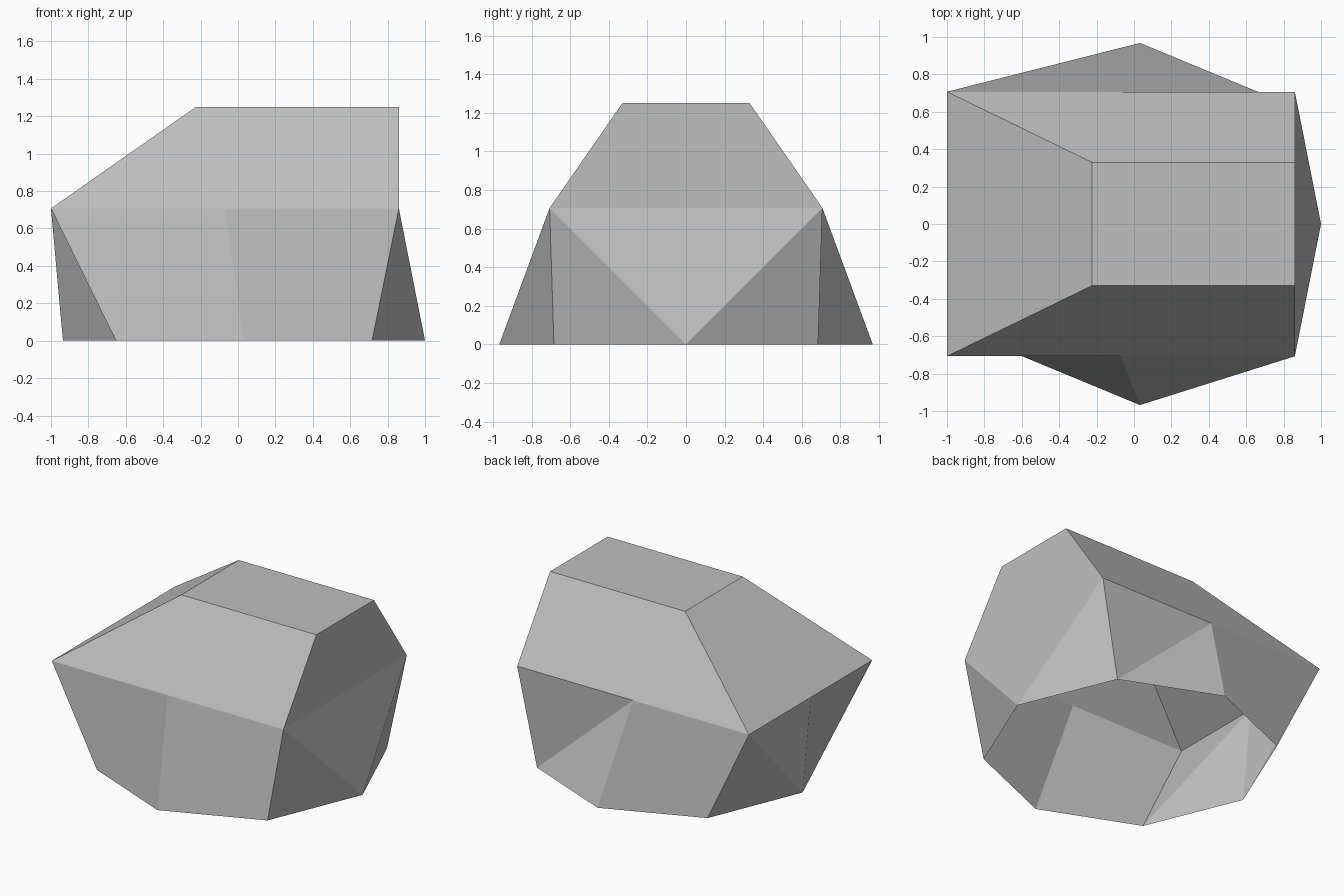
import bpy, bmesh
from math import cos, sin, pi

cube = bpy.data.objects.get("Cube")
if cube:
    bpy.data.objects.remove(cube, do_unlink=True)

# Stone colour
stone = bpy.data.materials.new("stone_grey")
stone.use_nodes = True
grey = (0.52, 0.52, 0.52, 1)
stone.diffuse_color = grey
bsdf = stone.node_tree.nodes["Principled BSDF"]
bsdf.inputs["Base Color"].default_value = grey
bsdf.inputs["Roughness"].default_value = 0.9

bm = bmesh.new()
RADIUS, CENTRE, WAIST, TOP = 0.968, 0.032, 0.707, 1.25

# Open octagonal foot, counter-clockwise from +x
foot = [bm.verts.new((CENTRE + RADIUS * cos(i * pi / 4), RADIUS * sin(i * pi / 4), 0))
        for i in range(8)]
east, north_east, north, north_west, west, south_west, south, south_east = foot


def pair(x, y, z):
    """Front and back copies of one corner."""
    return [bm.verts.new((x, side * y, z)) for side in (-1, 1)]


# Waist and crown corners
waist_e = pair(0.86, 0.707, WAIST)
waist_m = pair(-0.07, 0.707, WAIST)
waist_w = pair(-1, 0.707, WAIST)
west_mid = bm.verts.new((-1, 0, WAIST))
crown_e = pair(0.86, 0.33, TOP)
crown_w = pair(-0.225, 0.33, TOP)

faces = [
    # Crown, sloped west end and upright east end
    (crown_w[0], crown_e[0], crown_e[1], crown_w[1]),
    (waist_w[0], crown_w[0], crown_w[1], waist_w[1], west_mid),
    (waist_e[0], waist_e[1], crown_e[1], crown_e[0]),
    # East facets
    (waist_e[0], east, waist_e[1]),
    (waist_e[0], south_east, east),
    (waist_e[1], east, north_east),
    # Front facets
    (waist_e[0], waist_m[0], south, south_east),
    (waist_m[0], waist_w[0], south_west, south),
    # Back facets
    (waist_e[1], north_east, waist_m[1]),
    (waist_m[1], north_east, north),
    (waist_w[1], waist_m[1], north, north_west),
    # West facets
    (waist_w[1], north_west, west),
    (waist_w[1], west, west_mid),
    (west_mid, west, south_west),
    (west_mid, south_west, waist_w[0]),
]
# Long shoulder slopes, front and back
for s in (0, 1):
    faces.append((waist_w[s], waist_m[s], waist_e[s], crown_e[s], crown_w[s]))
for f in faces:
    bm.faces.new(f)
bmesh.ops.recalc_face_normals(bm, faces=bm.faces[:])

mesh = bpy.data.meshes.new("boulder")
bm.to_mesh(mesh)
bm.free()
mesh.materials.append(stone)
boulder = bpy.data.objects.new("boulder", mesh)
bpy.context.collection.objects.link(boulder)
